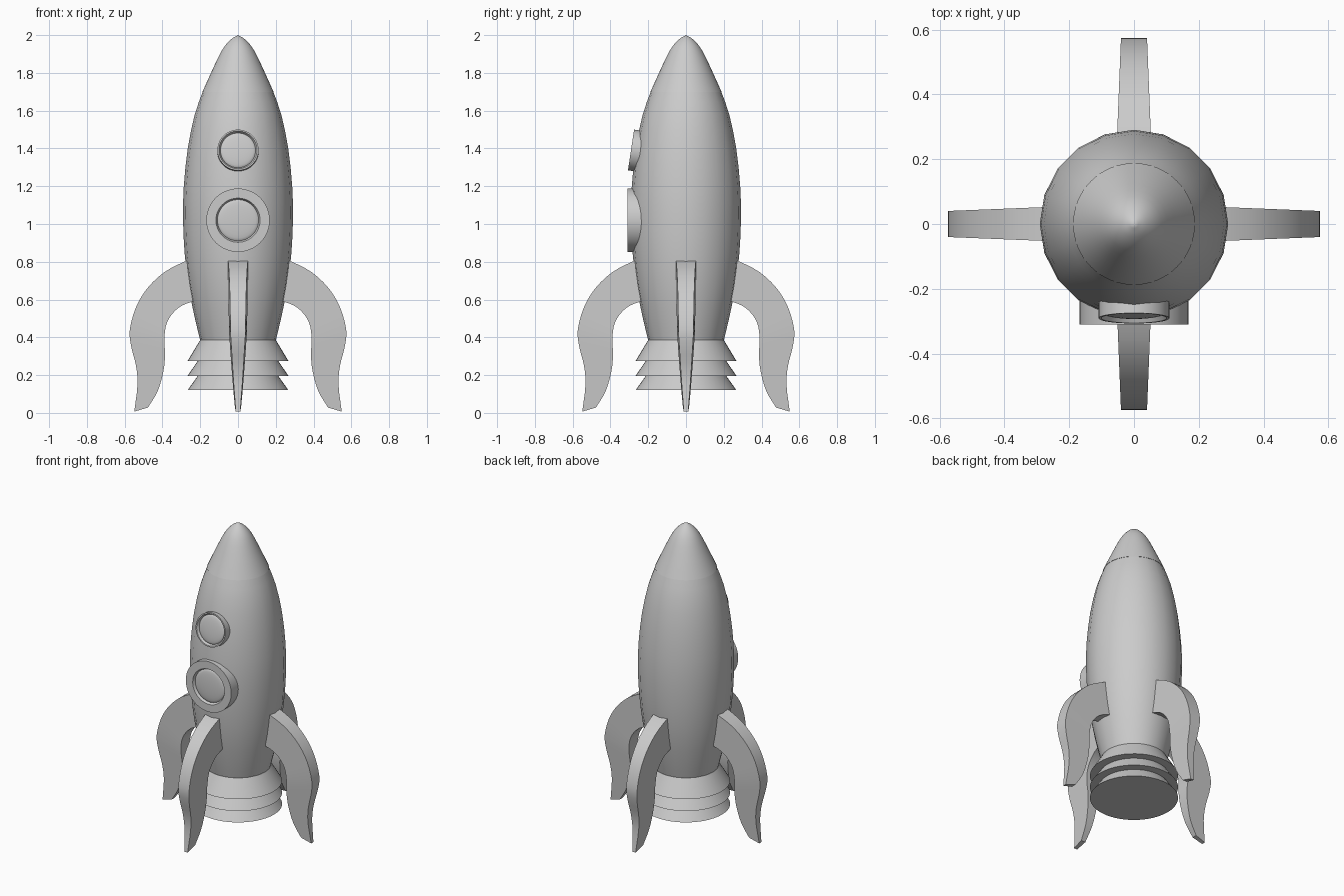
import bpy, bmesh, math
from mathutils import Matrix, Vector

if "Cube" in bpy.data.objects:
    bpy.data.objects.remove(bpy.data.objects["Cube"])

GREY = (0.6, 0.6, 0.6, 1)
grey = bpy.data.materials.new("plain grey")
grey.use_nodes = True
grey.diffuse_color = GREY
grey.node_tree.nodes["Principled BSDF"].inputs["Base Color"].default_value = GREY


def finish(name, bm, matrix=Matrix(), angle=30):
    bmesh.ops.remove_doubles(bm, verts=bm.verts, dist=1e-5)
    bmesh.ops.recalc_face_normals(bm, faces=bm.faces)
    mesh = bpy.data.meshes.new(name)
    bm.to_mesh(mesh)
    bm.free()
    mesh.materials.append(grey)
    ob = bpy.data.objects.new(name, mesh)
    bpy.context.collection.objects.link(ob)
    ob.matrix_world = matrix
    bpy.ops.object.select_all(action="DESELECT")
    ob.select_set(True)
    bpy.context.view_layer.objects.active = ob
    bpy.ops.object.shade_smooth_by_angle(angle=math.radians(angle))
    return ob


def smooth_path(points, steps=3):
    """Catmull-Rom curve through the points."""
    p = [Vector(q) for q in points]
    p = [2 * p[0] - p[1]] + p + [2 * p[-1] - p[-2]]
    path = []
    for a, b, c, d in zip(p, p[1:], p[2:], p[3:]):
        for i in range(steps):
            t = i / steps
            path.append(0.5 * (2 * b + (c - a) * t + (2 * a - 5 * b + 4 * c - d) * t ** 2
                               + (3 * b - a - 3 * c + d) * t ** 3))
    return path + [p[-2]]


def lathe(name, profile, sides, matrix=Matrix()):
    """Spin a (radius, height) profile round the local z axis, ends closed."""
    bm = bmesh.new()
    profile = [(0, profile[0][1])] + [tuple(p) for p in profile] + [(0, profile[-1][1])]
    rings = [[bm.verts.new((r * math.cos(k * math.tau / sides), r * math.sin(k * math.tau / sides), z))
              for k in range(sides)] if r > 1e-6 else [bm.verts.new((0, 0, z))] for r, z in profile]
    for low, high in zip(rings, rings[1:]):
        if len(low) == len(high) == 1:
            continue
        for k in range(sides):
            n = (k + 1) % sides
            corners = [low[k % len(low)], low[n % len(low)], high[n % len(high)], high[k % len(high)]]
            bm.faces.new(list(dict.fromkeys(corners)))
    return finish(name, bm, matrix)


# Hull and nose
hull = [(0.2, 0.385), (0.228, 0.5), (0.262, 0.67), (0.283, 0.85), (0.291, 1.03),
        (0.287, 1.2), (0.266, 1.4), (0.229, 1.58), (0.185, 1.705)]
lathe("hull", smooth_path(hull, 2), 20)
nose = [(0.188, 1.7), (0.143, 1.8), (0.085, 1.92), (0.04, 1.975), (0, 2)]
lathe("nose_cone", smooth_path(nose), 64)

# Flared engine rings
for i, (top_r, top, bottom) in enumerate([(0.2, 0.386, 0.275), (0.213, 0.275, 0.196), (0.213, 0.196, 0.12)]):
    lathe(f"engine_ring_{i + 1}", [(0.267, bottom), (top_r, top)], 48)


# Portholes: rim with a bevelled recess and slightly domed glass
def porthole(name, radius, hole, depth, recess, y, z, tilt):
    place = Matrix.Translation((0, y, z)) @ Matrix.Rotation(math.radians(90 - tilt), 4, "X")
    lathe(name + "_rim", [(radius, -depth), (radius, 0), (hole, 0), (hole - 0.008, -recess)], 48, place)
    dome = [(hole - 0.006, -recess)]
    dome += [((hole - 0.008) * math.cos(a), -recess + 0.012 * math.sin(a))
             for a in (i * math.pi / 12 for i in range(7))]
    lathe(name + "_glass", dome, 48, place)


porthole("lower_porthole", 0.168, 0.117, 0.09, 0.016, -0.311, 1.02, 0)
porthole("upper_porthole", 0.109, 0.101, 0.06, 0.016, -0.291, 1.392, 8.5)

# Curved fins, thinner toward the tip
outer = [(0.23, 0.815), (0.285, 0.8), (0.39, 0.745), (0.48, 0.66), (0.54, 0.56),
         (0.573, 0.44), (0.565, 0.35), (0.54, 0.25), (0.532, 0.15), (0.549, 0.007)]
inner = [(0.21, 0.595), (0.255, 0.585), (0.31, 0.56), (0.355, 0.515), (0.382, 0.46),
         (0.39, 0.38), (0.386, 0.31), (0.395, 0.22), (0.425, 0.115), (0.477, 0.028)]


def fin(name, angle):
    bm = bmesh.new()
    sections = []
    for pair in zip(smooth_path(outer), smooth_path(inner)):
        section = []
        for (r, z), sign in ((pair[0], 1), (pair[0], -1), (pair[1], -1), (pair[1], 1)):
            half = min(0.01 + 0.07 * z, 0.04) + 0.04 * max(0, 0.58 - r)
            section.append(bm.verts.new((r, sign * half, z)))
        sections.append(section)
    for a, b in zip(sections, sections[1:]):
        for k in range(4):
            bm.faces.new((a[k], a[k - 1], b[k - 1], b[k]))
    bm.faces.new(sections[0])
    bm.faces.new(sections[-1])
    finish(name, bm, Matrix.Rotation(math.radians(angle), 4, "Z"))


for name, angle in (("left_fin", 0), ("back_fin", 90), ("right_fin", 180), ("front_fin", 270)):
    fin(name, angle)
